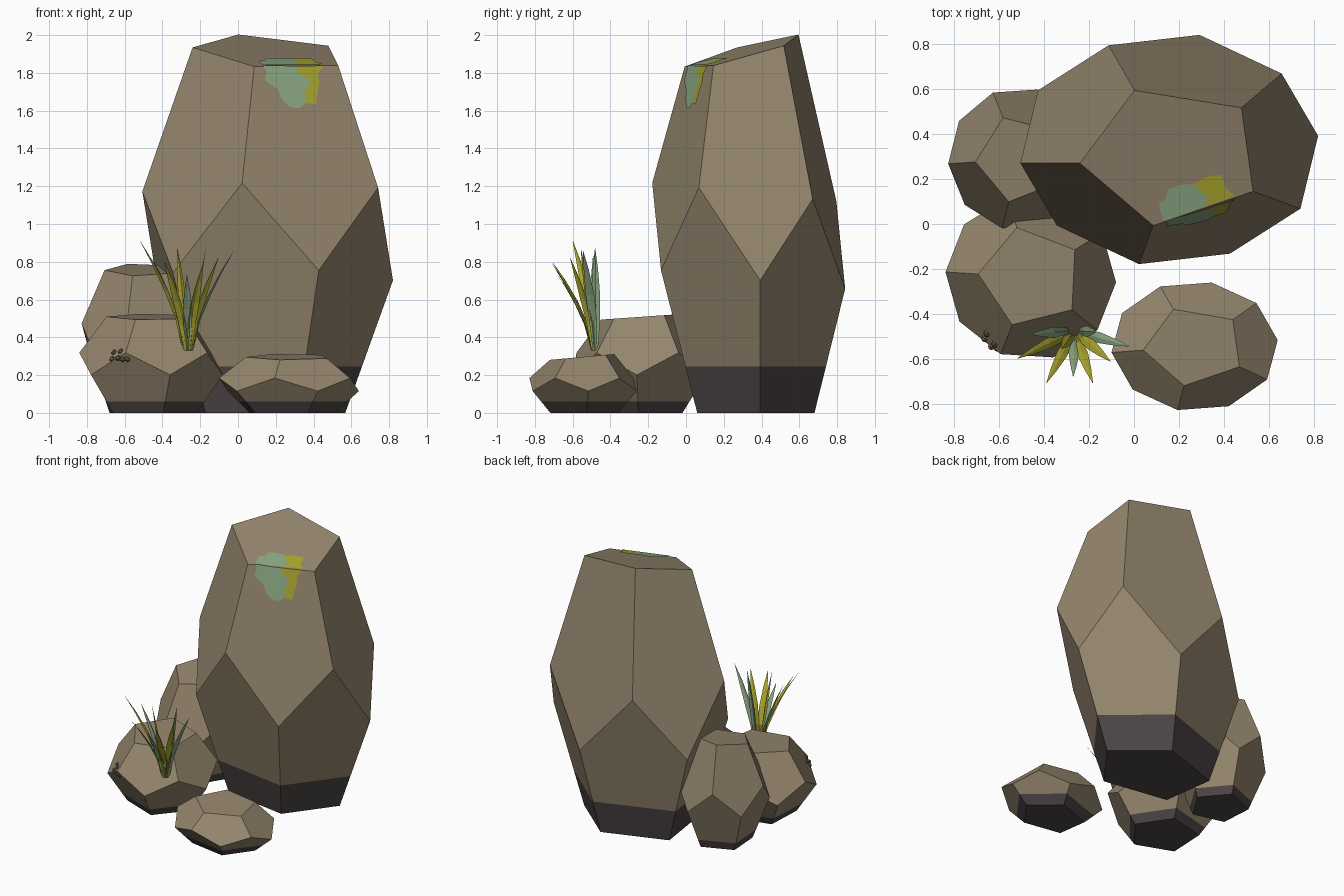
import bpy, bmesh, math
from mathutils import Vector
from mathutils.bvhtree import BVHTree

cube = bpy.data.objects.get("Cube")
if cube:
    bpy.data.objects.remove(cube)


def material(name, r, g, b):
    m = bpy.data.materials.new(name)
    m.use_nodes = True
    m.diffuse_color = (r, g, b, 1)
    node = next(n for n in m.node_tree.nodes if n.type == 'BSDF_PRINCIPLED')
    node.inputs["Base Color"].default_value = (r, g, b, 1)
    node.inputs["Roughness"].default_value = 0.9
    return m


STONE = material("brown_stone", 0.30, 0.238, 0.155)
DAMP = material("damp_stone", 0.073, 0.058, 0.06)
GREEN = material("sage_green", 0.26, 0.39, 0.23)
YELLOW = material("moss_yellow", 0.40, 0.38, 0.028)
PEBBLE = material("dark_pebble", 0.17, 0.13, 0.085)


def finish(name, bm, *mats):
    mesh = bpy.data.meshes.new(name)
    bm.to_mesh(mesh)
    bm.free()
    for m in mats:
        mesh.materials.append(m)
    obj = bpy.data.objects.new(name, mesh)
    bpy.context.collection.objects.link(obj)
    return obj


def rock(name, centre, u, v, height, band, tilt, lean=0, shift=(0, 0)):
    """Stretched dodecahedron, cut flat at the ground, with a damp band below."""
    centre, u, v = Vector(centre), Vector((*u, 0)), Vector((*v, 0))
    phi = (1 + math.sqrt(5)) / 2
    bm = bmesh.new()

    def ring(radius, level, half, slope):
        verts = []
        for k in range(5):
            a = math.tau * (k + half) / 5
            p = (u * math.cos(a) + v * math.sin(a)) * radius
            p.z = level * height + slope[0] * p.x + slope[1] * p.y
            p.x += shift[0] * level
            p.y += shift[1] * level
            p += centre
            verts.append(bm.verts.new(p))
        return verts

    top = ring(1, 1.309, 0, tilt)
    upper = ring(phi, 0.309, 0, (0, lean))
    lower = ring(phi, -0.309, 0.5, (0, lean))
    base = ring(1, -1.309, 0.5, (0, 0))
    for vert in base:
        vert.co.z = min(vert.co.z, -0.01)
    bm.faces.new(top)
    bm.faces.new(base[::-1])
    for k in range(5):
        n = (k + 1) % 5
        bm.faces.new((top[n], top[k], upper[k], lower[k], upper[n]))
        bm.faces.new((lower[k], base[k], base[n], lower[n], upper[n]))

    def cut(z, clear):
        geom = bm.verts[:] + bm.edges[:] + bm.faces[:]
        return bmesh.ops.bisect_plane(bm, geom=geom, plane_co=(0, 0, z),
                                      plane_no=(0, 0, 1), clear_inner=clear)

    cut(0, True)
    bmesh.ops.edgeloop_fill(bm, edges=[e for e in bm.edges if e.is_boundary])
    cut(band, False)
    bmesh.ops.recalc_face_normals(bm, faces=bm.faces[:])
    for f in bm.faces:
        f.material_index = int(f.calc_center_median().z < band)
    tree = BVHTree.FromBMesh(bm)
    finish(name, bm, STONE, DAMP)
    return tree


# Rocks
tall = rock("tall_rock", (0.157, 0.332, 0.937), (-0.0855, -0.3116), (0.4055, -0.066),
            0.744, 0.245, (-0.08, 0.27), -0.1, (0.011, -0.021))
front = rock("front_left_rock", (-0.46, -0.237, 0.26), (-0.083, -0.212), (0.22, -0.084),
             0.19, 0.06, (0, 0.07))
rock("back_left_rock", (-0.51, 0.29, 0.385), (-0.048, -0.191), (0.191, -0.048),
     0.285, 0.06, (0, 0.17))
rock("low_front_rock", (0.27, -0.545, 0.15), (-0.047, -0.1755), (0.2254, -0.039),
     0.112, 0.06, (0, 0.09))


def plate(name, points, mat, from_top):
    """Thin lichen patch projected onto the tall rock."""
    bm = bmesh.new()
    verts = []
    for a, b in points:
        start, way = ((a, b, 3), (0, 0, -1)) if from_top else ((a, -2, b), (0, 1, 0))
        hit, normal, _, _ = tall.ray_cast(Vector(start), Vector(way))
        verts.append(bm.verts.new(hit + normal * 0.006))
    face = bm.faces.new(verts)
    face.normal_update()
    if (face.normal.z if from_top else -face.normal.y) < 0:
        face.normal_flip()
    finish(name, bm, mat)


# Lichen draped over the front top edge
plate("lichen_front_green", [(0.13, 1.835), (0.15, 1.81), (0.14, 1.76), (0.21, 1.71),
      (0.23, 1.66), (0.27, 1.62), (0.32, 1.61), (0.36, 1.64), (0.35, 1.69),
      (0.38, 1.76), (0.32, 1.8), (0.31, 1.835)], GREEN, False)
plate("lichen_front_yellow", [(0.31, 1.835), (0.32, 1.8), (0.38, 1.76), (0.35, 1.69),
      (0.36, 1.64), (0.41, 1.63), (0.42, 1.7), (0.43, 1.75), (0.42, 1.79),
      (0.45, 1.835)], YELLOW, False)
plate("lichen_top_green", [(0.13, 0.015), (0.31, 0.078), (0.33, 0.12), (0.26, 0.18),
      (0.2, 0.175), (0.15, 0.155), (0.14, 0.11), (0.11, 0.09)], GREEN, True)
plate("lichen_top_yellow", [(0.31, 0.078), (0.45, 0.125), (0.41, 0.16), (0.39, 0.22),
      (0.33, 0.215), (0.26, 0.18), (0.33, 0.12)], YELLOW, True)


def blade(name, tip, mat, width=0.024):
    """Folded leaf that bends outward toward its tip."""
    tip = Vector(tip)
    root = Vector((-0.265, -0.475, 0.33))
    out = Vector((tip.x - root.x, tip.y - root.y, 0))
    way = out.normalized()
    side = Vector((-way.y, way.x, 0))
    root += way * 0.02
    bm = bmesh.new()
    rows = []
    for t, w in ((0, 0.5), (0.3, 0.9), (0.55, 1), (0.8, 0.6), (1, 0.04)):
        mid = root + out * t ** 1.6
        mid.z = root.z + (tip.z - root.z) * t
        rows.append([bm.verts.new(mid + side * (s * w * width) - way * (abs(s) * w * -0.008))
                     for s in (-1, 0, 1)])
    for a, b in zip(rows, rows[1:]):
        for i in range(2):
            bm.faces.new((a[i], a[i + 1], b[i + 1], b[i]))
    finish(name, bm, mat)


# Grass tuft
tips = [((-0.5, -0.59, 0.91), YELLOW), ((-0.38, -0.69, 0.8), YELLOW),
        ((-0.27, -0.66, 0.73), GREEN), ((-0.19, -0.69, 0.79), YELLOW),
        ((-0.12, -0.6, 0.82), YELLOW), ((-0.04, -0.54, 0.86), GREEN),
        ((-0.44, -0.49, 0.83), GREEN), ((-0.19, -0.48, 0.87), GREEN),
        ((-0.31, -0.54, 0.87), YELLOW)]
for i, (tip, mat) in enumerate(tips):
    blade(f"grass_blade_{i + 1}", tip, mat)

# Cluster of little pebbles on the front left rock
bm = bmesh.new()
for x, z in ((-0.655, 0.32), (-0.62, 0.325), (-0.665, 0.285), (-0.635, 0.29),
             (-0.61, 0.285), (-0.585, 0.285)):
    hit = front.ray_cast(Vector((x, -2, z)), Vector((0, 1, 0)))[0]
    if hit:
        made = bmesh.ops.create_icosphere(bm, subdivisions=1, radius=0.017)["verts"]
        bmesh.ops.translate(bm, verts=made, vec=hit)
finish("pebble_cluster", bm, PEBBLE)
